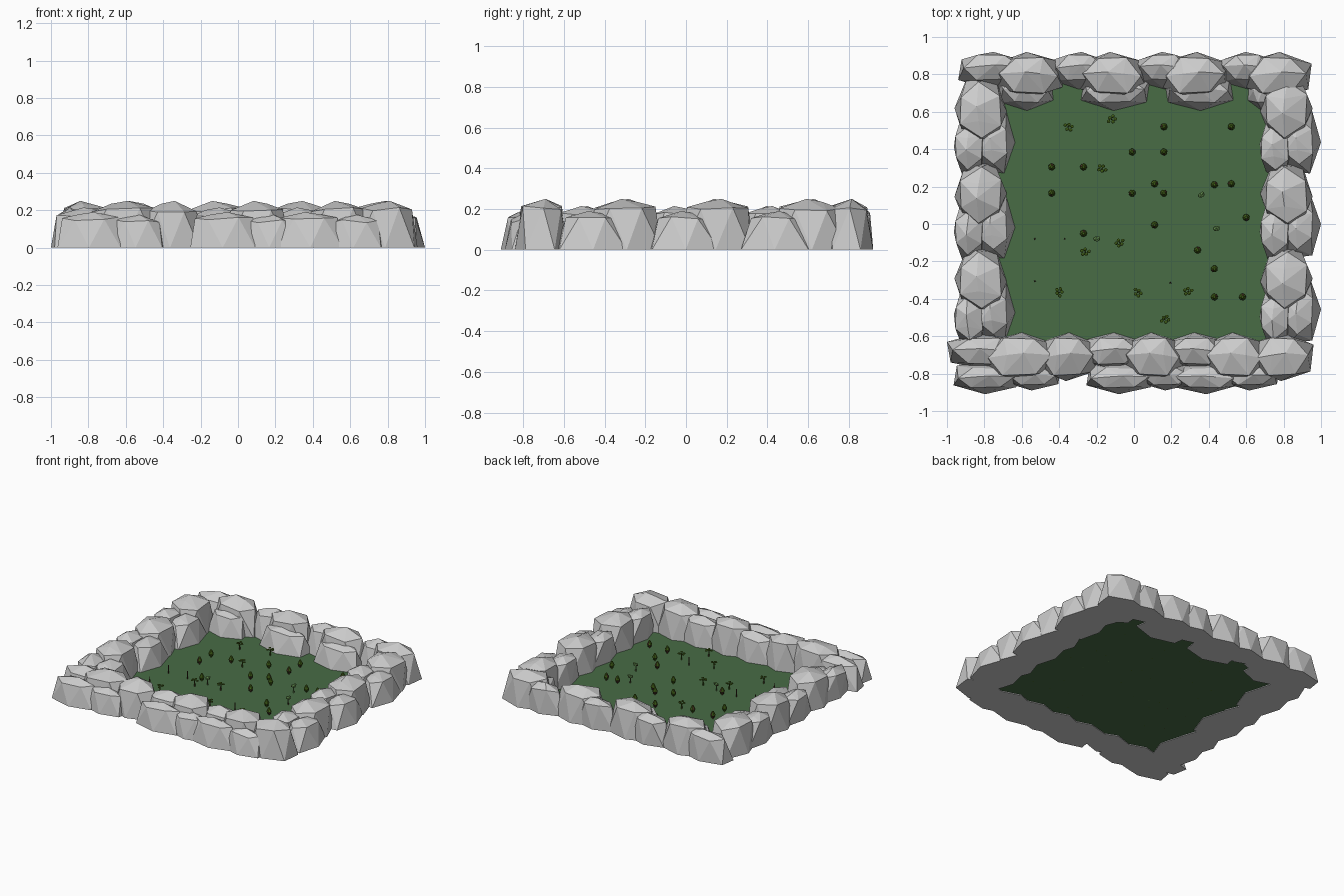
import bpy, bmesh, math, random
from mathutils import Vector, Matrix

if "Cube" in bpy.data.objects:
    bpy.data.objects.remove(bpy.data.objects["Cube"])

random.seed(4)


def material(name, rgb):
    m = bpy.data.materials.new(name)
    m.diffuse_color = (*rgb, 1)
    m.use_nodes = True
    m.node_tree.nodes["Principled BSDF"].inputs["Base Color"].default_value = m.diffuse_color
    return m


GRASS = material("grass", (0.065, 0.15, 0.06))
LEAF = material("leaf", (0.06, 0.13, 0.01))
PALE = material("pale_leaf", (0.13, 0.28, 0.08))
BARK = material("bark", (0.08, 0.04, 0.02))

SHOULDER = [(1, .1), (.45, .95), (-.5, 1), (-1, -.05), (-.55, -1), (.5, -.92)]
FOOT = [(.9, -.6), (1, .5), (.05, 1), (-.9, .6), (-1, -.5), (-.05, -1)]


def add_object(name, bm):
    mesh = bpy.data.meshes.new(name)
    bm.to_mesh(mesh)
    bm.free()
    ob = bpy.data.objects.new(name, mesh)
    bpy.context.collection.objects.link(ob)
    return ob


def rock(name, x0, x1, y0, y1, h, flare=(.03, .03, .03, .03), upright=False):
    """Faceted boulder: bounds are of the top; flare widens -x, +x, -y, +y at the foot."""
    def spot(p, l, r, f, b):
        u, v = (-p[1], p[0]) if upright else p
        return l + (u + 1) / 2 * (r - l), f + (v + 1) / 2 * (b - f)
    top = (x0, x1, y0, y1)
    foot = (x0 - flare[0], x1 + flare[1], y0 - flare[2], y1 + flare[3])
    bm = bmesh.new()
    side = random.choice((-1, 1))
    for p in FOOT:
        bm.verts.new((*spot((p[0] * side, p[1]), *foot), 0))
    for p in SHOULDER:
        z = h * random.uniform(.76, .86)
        bm.verts.new((*spot((p[0] * side, p[1]), *top), z))
    bm.verts.new((*spot((.12 * side, .2), *top), h))
    bm.verts.new((*spot((-.4 * side, .1), *top), h * .94))
    res = bmesh.ops.convex_hull(bm, input=bm.verts[:])
    loose = [v for v in bm.verts if not v.link_faces]
    bmesh.ops.delete(bm, geom=loose, context='VERTS')
    bmesh.ops.recalc_face_normals(bm, faces=bm.faces[:])
    return add_object(name, bm)


# Ground
bm = bmesh.new()
bmesh.ops.create_grid(bm, x_segments=1, y_segments=1, size=1,
                      matrix=Matrix.Translation((0, .03, .006)) @ Matrix.Diagonal((.8, .74, 1, 1)))
add_object("ground", bm).data.materials.append(GRASS)

# Back wall
for i in range(4):
    x = -.56 + .446 * i
    w = (x + .15 if i < 3 else .92)
    rock("back_tall_rock", x - .16, w, .70, .89, .25, (.03, .03, .03, .03))
    rock("back_mid_rock", x - (.35 if i == 0 else .30), x - .05, .77, .905, .215, (.03, .03, .05, .015))
    rock("back_low_rock", x - .14, x + (.17 if i in (1, 2) else .1) - (i == 3) * .14,
         .65, .78, .18, (.03, .03, .045, .05))

# Front wall
for x0, x1 in ((-.78, -.44), (-.49, -.22), (-.04, .24), (.39, .68), (.66, .93)):
    rock("front_tall_rock", x0, x1, -.81, -.61, .25)
for x0, x1 in ((-.97, -.64), (-.25, .02), (.2, .46)):
    rock("front_mid_rock", x0, x1, -.75, -.61, .215, (.03, .03, .03, .03))
for x0, x1 in ((-.94, -.64), (-.23, .08), (.22, .53)):
    rock("front_low_rock", x0, x1, -.875, -.77, .19, (.025, .03, .035, .05))
    rock("front_small_rock", x0 + .28, x1 + .22, -.86, -.77, .175, (.03, .03, .03, .05))

# Side walls
for side, dx in (("left", 0), ("right", 1.635)):
    for i in range(3):
        y = .45 - .455 * i
        rock(side + "_tall_rock", -.93 + dx, -.71 + dx, y + .01, y + .31, .25, upright=True)
        rock(side + "_mid_rock", -.955 + dx, -.81 + dx, y - .16, y + .08, .215,
             (.008, .03, .03, .05), True)
        rock(side + "_low_rock", -.83 + dx, -.68 + dx, y - .13, y + .12, .19,
             (.04, .045, .05, .05), True)

Z0 = .006


def cone(bm, r1, r2, z0, z1, n=6, at=(0, 0)):
    bmesh.ops.create_cone(bm, cap_ends=True, segments=n, radius1=r1, radius2=r2, depth=z1 - z0,
                          matrix=Matrix.Translation((*at, (z0 + z1) / 2)))


def blob(bm, at, size):
    bmesh.ops.create_icosphere(bm, subdivisions=1, radius=1,
                               matrix=Matrix.Translation(at) @ Matrix.Diagonal((*size, 1)))


def tree_mesh(name, build_crown, leaf, trunk_h):
    bm = bmesh.new()
    cone(bm, .005, .003, 0, trunk_h, 5)
    count = len(bm.faces)
    build_crown(bm)
    for i, f in enumerate(bm.faces):
        f.material_index = int(i >= count)
    mesh = bpy.data.meshes.new(name)
    bm.to_mesh(mesh)
    bm.free()
    mesh.materials.append(BARK)
    mesh.materials.append(leaf)
    return mesh


def plant(name, mesh, spots):
    for x, y in spots:
        ob = bpy.data.objects.new(name, mesh)
        ob.location = (x, y, Z0)
        ob.rotation_euler.z = random.uniform(0, 6.28)
        bpy.context.collection.objects.link(ob)


def round_crown(bm):
    cone(bm, .012, .019, .010, .028, 8)
    cone(bm, .019, .006, .028, .056, 8)


def cluster_crown(bm):
    for a, r, z in ((0, .018, .046), (1.3, .012, .053), (2.6, .019, .044), (4.1, .015, .05), (5.2, .02, .046)):
        blob(bm, (r * math.cos(a), r * math.sin(a), z), (.011, .01, .006))


def pale_crown(bm):
    blob(bm, (0, 0, .05), (.021, .015, .013))
    blob(bm, (.008, .006, .06), (.012, .01, .008))


# Trees
plant("round_tree", tree_mesh("round_tree", round_crown, LEAF, .015), [
    (.16, .52), (.52, .52), (-.01, .385), (.16, .385), (-.44, .305), (-.27, .305), (-.44, .165),
    (-.01, .165), (.16, .165), (.11, .215), (.43, .21), (.52, .215), (.6, .035), (.11, -.005),
    (-.27, -.05), (.34, -.14), (.43, -.24), (.43, -.39), (.58, -.39)])
plant("cluster_tree", tree_mesh("cluster_tree", cluster_crown, LEAF, .05), [
    (-.35, .52), (-.12, .56), (-.17, .295), (-.075, -.1), (-.26, -.15), (-.4, -.365),
    (.02, -.365), (.29, -.36), (.165, -.51)])
plant("pale_tree", tree_mesh("pale_tree", pale_crown, PALE, .045), [(.36, .155), (-.2, -.08), (.44, -.025)])
plant("bare_trunk", tree_mesh("bare_trunk", lambda bm: None, LEAF, .06), [
    (-.53, -.08), (-.37, -.08), (-.53, -.305), (.195, -.315)])
